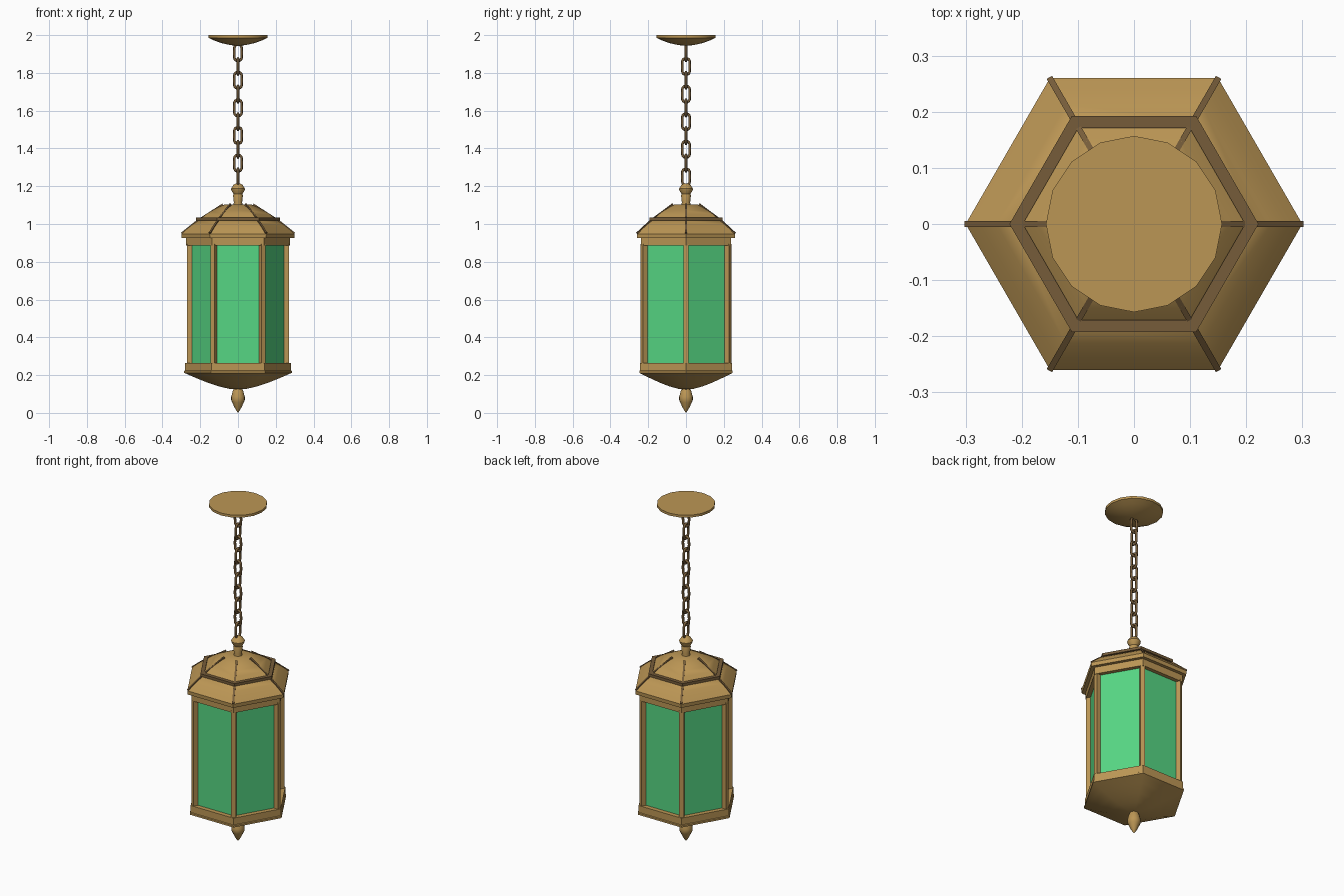
import bpy, bmesh, math
from mathutils import Matrix, Vector

if "Cube" in bpy.data.objects:
    bpy.data.objects.remove(bpy.data.objects["Cube"])


def material(name, rgb):
    m = bpy.data.materials.new(name)
    m.diffuse_color = (*rgb, 1)
    m.use_nodes = True
    m.node_tree.nodes["Principled BSDF"].inputs["Base Color"].default_value = m.diffuse_color
    return m


BRASS = material("brass", (0.50, 0.305, 0.09))
BRONZE = material("dark bronze", (0.18, 0.107, 0.042))
GLASS = material("green glass", (0.093, 0.672, 0.227))


def finish(name, bm, mat, angle=30):
    bmesh.ops.recalc_face_normals(bm, faces=bm.faces)
    mesh = bpy.data.meshes.new(name)
    bm.to_mesh(mesh)
    bm.free()
    mesh.materials.append(mat)
    ob = bpy.data.objects.new(name, mesh)
    bpy.context.collection.objects.link(ob)
    bpy.ops.object.select_all(action='DESELECT')
    ob.select_set(True)
    bpy.context.view_layer.objects.active = ob
    bpy.ops.object.shade_smooth_by_angle(angle=math.radians(angle))
    return ob


def lathe(name, profile, sides, mat, closed=False):
    """Turn (radius, z) points round z; open ends are capped unless the profile is a loop."""
    bm = bmesh.new()
    rings = []
    for r, z in profile:
        if r < 1e-5:
            rings.append([bm.verts.new((0, 0, z))])
        else:
            rings.append([bm.verts.new((r * math.cos(a), r * math.sin(a), z))
                          for a in (math.tau * i / sides for i in range(sides))])
    pairs = list(zip(rings, rings[1:]))
    if closed:
        pairs.append((rings[-1], rings[0]))
    for a, b in pairs:
        for i in range(sides):
            j = (i + 1) % sides
            if len(a) == 1:
                bm.faces.new((a[0], b[i], b[j]))
            elif len(b) == 1:
                bm.faces.new((a[i], a[j], b[0]))
            else:
                bm.faces.new((a[i], a[j], b[j], b[i]))
    if not closed:
        for ring in (rings[0], rings[-1]):
            if len(ring) > 1:
                bm.faces.new(ring)
    return finish(name, bm, mat)


def bar(name, start, end, width, depth, mat, angle):
    """Square bar between two (radius, z) points, turned round z to the given angle."""
    a, b = Vector((start[0], 0, start[1])), Vector((end[0], 0, end[1]))
    d = b - a
    bm = bmesh.new()
    tilt = Matrix.Rotation(math.atan2(d.x, d.z), 4, 'Y')
    bmesh.ops.create_cube(bm, size=1, matrix=Matrix.Rotation(angle, 4, 'Z')
                          @ Matrix.Translation((a + b) / 2) @ tilt
                          @ Matrix.Diagonal((depth, width, d.length, 1)))
    return finish(name, bm, mat)


# Ceiling canopy
lathe("ceiling_canopy", [(0.157, 2.0), (0.157, 1.986), (0.125, 1.971), (0.085, 1.957),
                         (0.04, 1.947), (0, 1.944)], 16, BRASS)

# Chain: oval links, alternately turned a quarter
for k in range(10):
    bpy.ops.mesh.primitive_torus_add(major_radius=0.02, minor_radius=0.007,
                                     major_segments=16, minor_segments=8)
    link = bpy.context.object
    link.name = f"chain_link_{k + 1}"
    for v in link.data.vertices:
        if abs(v.co.y) > 0.001:
            v.co.y += math.copysign(0.0235, v.co.y)
    turn = Matrix.Rotation(math.pi / 2 * (k % 2), 4, 'Z') @ Matrix.Rotation(math.pi / 2, 4, 'X')
    link.data.transform(Matrix.Translation((0, 0, 1.907 - 0.0731 * k)) @ turn)
    link.data.materials.append(BRONZE)
    bpy.ops.object.shade_smooth_by_angle(angle=math.radians(50))

# Knob on top of the roof
lathe("top_knob", [(0.012, 1.214), (0.024, 1.207), (0.037, 1.187), (0.035, 1.178),
                   (0.023, 1.158), (0.026, 1.15), (0.022, 1.115), (0.024, 1.095)], 16, BRASS)

# Hexagonal roof in two tiers with a dark collar between
lathe("upper_roof", [(0.072, 1.103), (0.105, 1.089), (0.14, 1.071), (0.172, 1.051),
                     (0.2, 1.028), (0.2, 1.015)], 6, BRASS)
lathe("roof_collar", [(0.198, 1.034), (0.222, 1.034), (0.222, 1.018), (0.198, 1.018)],
      6, BRONZE, closed=True)
lathe("lower_roof", [(0.2, 1.022), (0.215, 1.016), (0.245, 0.996), (0.275, 0.972),
                     (0.3, 0.948), (0.298, 0.926), (0.26, 0.926)], 6, BRASS)

# Bands above and below the glass, and the glass body
lathe("top_band", [(0.276, 0.928), (0.276, 0.885), (0.235, 0.885), (0.235, 0.928)],
      6, BRASS, closed=True)
lathe("glass_panels", [(0.25, 0.9), (0.25, 0.25)], 6, GLASS)
lathe("bottom_band", [(0.28, 0.265), (0.28, 0.22), (0.235, 0.22), (0.235, 0.265)],
      6, BRASS, closed=True)

# Shallow bowl under the body and the hanging finial
lathe("bottom_bowl", [(0.278, 0.226), (0.285, 0.222), (0.285, 0.212), (0.225, 0.186),
                      (0.16, 0.16), (0.1, 0.14), (0.045, 0.127), (0, 0.123)], 6, BRASS)
lathe("bottom_finial", [(0.02, 0.13), (0.028, 0.115), (0.036, 0.085), (0.036, 0.068),
                        (0.031, 0.056), (0.018, 0.028), (0.006, 0.008), (0, 0.002)], 16, BRASS)

# Corner posts and roof ribs
for k in range(6):
    a = math.tau * k / 6
    bar(f"corner_post_{k + 1}", (0.257, 0.255), (0.257, 0.895), 0.026, 0.026, BRASS, a)
    bar(f"lower_rib_{k + 1}", (0.212, 1.018), (0.298, 0.949), 0.011, 0.012, BRONZE, a)
    bar(f"upper_rib_{k + 1}", (0.08, 1.103), (0.195, 1.029), 0.01, 0.012, BRONZE, a)

# Settle the lowest tip on the ground
bpy.data.objects["bottom_finial"].data.vertices[-1].co.z = 0.0
